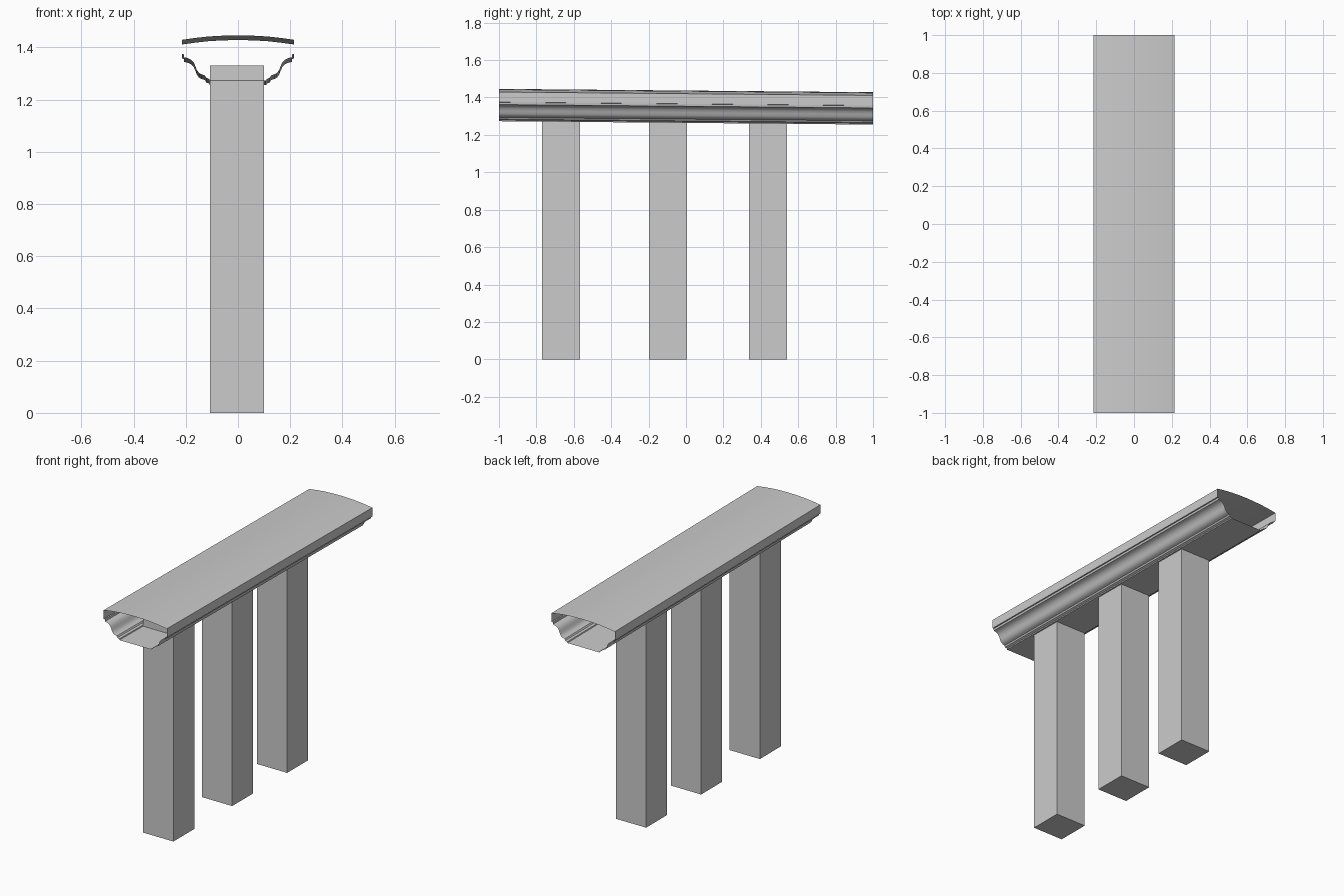
import bpy, bmesh

if "Cube" in bpy.data.objects:
    bpy.data.objects.remove(bpy.data.objects["Cube"])

# right half of the moulded rail section at the front end (x, z), bottom to top
half = [(0.108, 1.273), (0.110, 1.279), (0.122, 1.284), (0.127, 1.293),
        (0.140, 1.297), (0.150, 1.303), (0.158, 1.314), (0.163, 1.328),
        (0.170, 1.343), (0.180, 1.353), (0.192, 1.359), (0.206, 1.362),
        (0.208, 1.374), (0.215, 1.375), (0.215, 1.429),
        (0.165, 1.436), (0.110, 1.442), (0.055, 1.445)]
section = half + [(0, 1.446)] + [(-x, z) for x, z in reversed(half)]
DROP = 0.018  # the rail falls slightly towards the back


def make_object(name, bm):
    bmesh.ops.recalc_face_normals(bm, faces=bm.faces)
    mesh = bpy.data.meshes.new(name)
    bm.to_mesh(mesh)
    bm.free()
    ob = bpy.data.objects.new(name, mesh)
    bpy.context.collection.objects.link(ob)
    return ob


# handrail: hollow moulded tube, open at both ends
bm = bmesh.new()
front = [bm.verts.new((x, -1, z)) for x, z in section]
back = [bm.verts.new((x, 1, z - DROP)) for x, z in section]
n = len(section)
for i in range(n):
    j = (i + 1) % n
    bm.faces.new((front[i], front[j], back[j], back[i]))
rail = make_object("handrail", bm)
bpy.context.view_layer.objects.active = rail
rail.select_set(True)
bpy.ops.object.shade_smooth_by_angle(angle=0.6)

# square posts that run up into the hollow rail
for k, y in enumerate((-0.668, -0.096, 0.439)):
    bm = bmesh.new()
    bmesh.ops.create_cube(bm, size=1)
    bmesh.ops.scale(bm, vec=(0.206, 0.204, 1.33), verts=bm.verts)
    bmesh.ops.translate(bm, vec=(-0.004, y, 0.665), verts=bm.verts)
    make_object(f"post_{k + 1}", bm)
